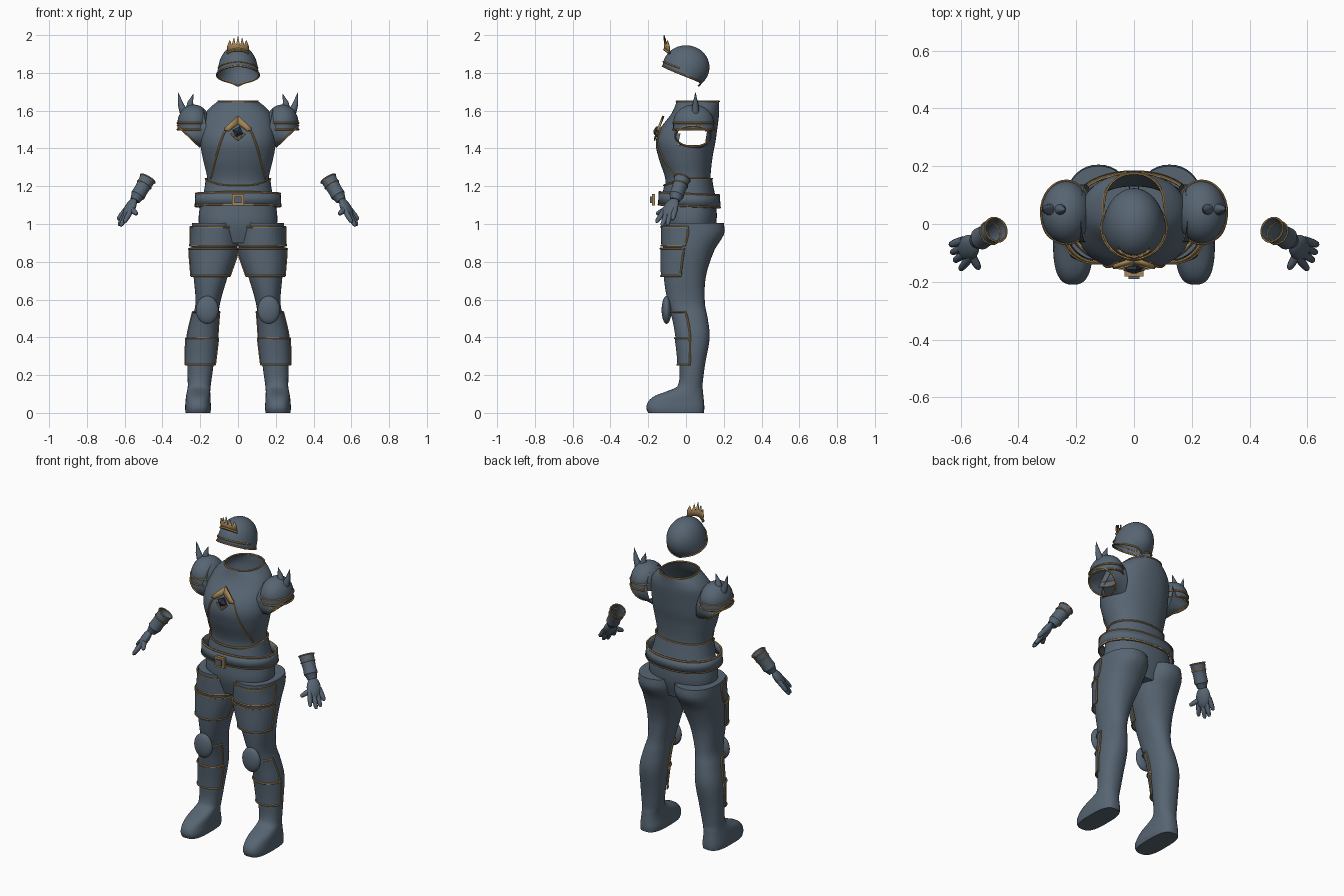
import bpy, bmesh, math
from mathutils import Vector, Matrix

if "Cube" in bpy.data.objects:
    bpy.data.objects.remove(bpy.data.objects["Cube"], do_unlink=True)


def material(name, rgb):
    m = bpy.data.materials.new(name)
    m.use_nodes = True
    m.diffuse_color = (*rgb, 1)
    m.node_tree.nodes["Principled BSDF"].inputs["Base Color"].default_value = (*rgb, 1)
    return m


SLATE = material("slate_steel", (0.095, 0.13, 0.17))
GOLD = material("aged_gold", (0.38, 0.24, 0.09))
DARK = material("dark_gem", (0.03, 0.042, 0.06))
TAU = math.tau
FRONT = -math.pi / 2


def finish(name, bm, mat, mirror=False, solid=0):
    """Turn a bmesh into a smooth object, optionally mirrored or thickened."""
    bmesh.ops.recalc_face_normals(bm, faces=bm.faces)
    me = bpy.data.meshes.new(name)
    bm.to_mesh(me)
    bm.free()
    me.materials.append(mat)
    me.shade_smooth()
    me.set_sharp_from_angle(angle=math.radians(40))
    ob = bpy.data.objects.new(name, me)
    bpy.context.collection.objects.link(ob)
    if solid:
        mod = ob.modifiers.new("thickness", "SOLIDIFY")
        mod.thickness = solid
        mod.offset = 0
    if mirror:
        ob.modifiers.new("mirror", "MIRROR").use_mirror_merge = False
    return ob


def loft(name, rings, mat, closed=True, caps="", loop=False, skip=None, **kw):
    """Bridge rows of points; caps names the closed ends (s = start, e = end)."""
    bm = bmesh.new()
    rows = [[bm.verts.new(p) for p in r] for r in rings]
    for a, b in zip(rows, rows[1:] + rows[:1] if loop else rows[1:]):
        for i in range(len(a) if closed else len(a) - 1):
            j = (i + 1) % len(a)
            quad = (a[i], a[j], b[j], b[i])
            if not (skip and skip(sum((v.co for v in quad), Vector()) / 4)):
                bm.faces.new(quad)
    if "s" in caps:
        bm.faces.new(rows[0])
    if "e" in caps:
        bm.faces.new(rows[-1])
    return finish(name, bm, mat, **kw)


def tube(name, pts, radii, mat=GOLD, loop=False, caps="se", sides=6, **kw):
    """Sweep a circle along a path; radii is one number or one per point."""
    pts = [Vector(p) for p in pts]
    if not isinstance(radii, (list, tuple)):
        radii = [radii] * len(pts)
    last, rings, normal = len(pts) - 1, [], Vector((0.31, 0.2, 0.93))
    for i, p in enumerate(pts):
        before = pts[i - 1] if loop or i else p
        after = pts[(i + 1) % len(pts)] if loop or i < last else p
        t = (after - before).normalized()
        normal = (normal - t * normal.dot(t)).normalized()
        side = t.cross(normal)
        rings.append([p + radii[i] * (normal * math.cos(TAU * k / sides) + side * math.sin(TAU * k / sides))
                      for k in range(sides)])
    return loft(name, rings, mat, loop=loop, caps="" if loop else caps, **kw)


def ellipsoid(name, centre, axes, mat, **kw):
    bm = bmesh.new()
    m = Matrix([Vector(a) for a in axes]).transposed().to_4x4()
    bmesh.ops.create_uvsphere(bm, u_segments=24, v_segments=14, radius=1,
                              matrix=Matrix.Translation(centre) @ m)
    return finish(name, bm, mat, **kw)


def box(name, centre, size, mat):
    bm = bmesh.new()
    bmesh.ops.create_cube(bm, size=1, matrix=Matrix.Translation(centre) @ Matrix.Diagonal((*size, 1)))
    return finish(name, bm, mat)


def span(a, b, n):
    return [a + (b - a) * i / n for i in range(n + 1)]


def sample(tab, z):
    """Smooth interpolation of table rows (z, x_min, x_max, y_front, y_back)."""
    i = max(j for j in range(len(tab) - 1) if j == 0 or tab[j][0] <= z)

    def slope(k, c):
        lo, hi = tab[max(k - 1, 0)], tab[min(k + 1, len(tab) - 1)]
        return (hi[c] - lo[c]) / (hi[0] - lo[0])
    a, b = tab[i], tab[i + 1]
    h = b[0] - a[0]
    t = min(max((z - a[0]) / h, 0), 1)
    s = t * t * (3 - 2 * t)
    return [a[c] + (b[c] - a[c]) * s + h * t * (1 - t) * ((1 - t) * slope(i, c) - t * slope(i + 1, c))
            for c in range(1, 5)]


def skin(tab, z, a, off=0.0, n=2.2):
    """Point on a rounded body section at height z and angle a."""
    x0, x1, y0, y1 = sample(tab, z)
    c, s = math.cos(a), math.sin(a)
    return Vector(((x0 + x1) / 2 + ((x1 - x0) / 2 + off) * math.copysign(abs(c) ** (2 / n), c),
                   (y0 + y1) / 2 + ((y1 - y0) / 2 + off) * math.copysign(abs(s) ** (2 / n), s), z))


def circle(n=48):
    return [TAU * i / n for i in range(n)]


# Cuirass, open at the neck, the waist and the arm holes
TORSO = [(z, -w, w, f, b) for z, w, f, b in (
    (1.16, .17, -.11, .14), (1.24, .163, -.11, .13), (1.35, .187, -.145, .14), (1.43, .2, -.16, .155),
    (1.5, .195, -.14, .165), (1.58, .175, -.08, .175), (1.62, .145, -.06, .175), (1.65, .105, -.05, .175))]


def arm_hole(c):
    return abs(c.x) > .12 and -.035 < c.y < .105 and 1.415 < c.z < 1.52


loft("cuirass", [[skin(TORSO, z, a) for a in circle(64)] for z in span(1.16, 1.65, 40)], SLATE, skip=arm_hole)
tube("neck_trim", [skin(TORSO, 1.65, a) for a in circle()], .005, loop=True)


def chest(x, z, off):
    x0, x1, y0, y1 = sample(TORSO, z)
    q = (1 - abs(x / x1) ** 2.2) ** (1 / 2.2)
    return Vector((x, (y0 + y1) / 2 - (y1 - y0) / 2 * q - off, z))


tube("chest_stripes", [chest(.055 + .09 * u ** .7, 1.51 - .27 * u, .002) for u in span(0, 1, 16)], .005, mirror=True)

# Chest emblem
bow = [(0, 1.572, 1.53), (.05, 1.526, 1.492), (.072, 1.506, 1.495)]
loft("chest_chevron", [[(x, -.12 - (1.57 - z) * .4, z) for z in (hi, lo)] for x, hi, lo in bow],
     GOLD, closed=False, solid=.012, mirror=True)
tube("chest_gem", [(0, y, 1.488) for y in (-.145, -.158, -.172)], [.03, .03, .008], DARK, sides=4)
tube("gem_setting", [chest(x, 1.445 + abs(x) * .9, .007) for x in span(-.036, .036, 8)], .005)

# Waistband and belt
loft("waistband", [[skin(TORSO, 1.155 + (.085 + .035 * min(0, math.sin(a))) * t, a, .014 - .006 * t)
                    for a in circle()] for t in (0, .5, 1)], SLATE)
tube("waistband_trim", [skin(TORSO, 1.24 + .035 * min(0, math.sin(a)), a, .009) for a in circle()], .005, loop=True)
BELT = [(1.09, -.226, .226, -.145, .18), (1.16, -.222, .222, -.14, .175)]


def belt_point(z, a):
    return skin(BELT, z, a) - Vector((0, 0, .008 * math.sin(a)))


loft("belt", [[belt_point(z, a) for a in circle()] for z in (1.095, 1.16)], SLATE, solid=.008)
for label, z in (("lower", 1.095), ("upper", 1.16)):
    tube(label + "_belt_trim", [belt_point(z, a) for a in circle()], .006, loop=True)
box("buckle", (0, -.172, 1.128), (.066, .018, .062), GOLD)
box("buckle_centre", (0, -.183, 1.128), (.038, .014, .036), SLATE)

# Hips
HIPS = [(.9, -.17, .17, -.09, .13), (1.0, -.207, .207, -.115, .16),
        (1.1, -.2, .2, -.11, .16), (1.17, -.178, .178, -.108, .145)]
loft("hips", [[skin(HIPS, z, a) for a in circle()] for z in span(.9, 1.17, 12)], SLATE, caps="s")

# Legs with boots
LEG = [(0, .147, .277, -.2, .094), (.025, .142, .28, -.21, .097), (.06, .145, .278, -.2, .095),
       (.09, .146, .275, -.165, .092), (.115, .147, .27, -.1, .09), (.14, .145, .266, -.046, .087),
       (.25, .13, .268, -.035, .1), (.4, .112, .264, -.05, .125), (.5, .105, .243, -.068, .115),
       (.58, .095, .225, -.095, .1), (.72, .055, .235, -.118, .105), (.86, .008, .246, -.122, .15),
       (.95, 0, .246, -.125, .203), (1.005, 0, .244, -.125, .2)]


def leg_point(z, a, off=0.0):
    return skin(LEG, z, a, off, 2.2 + .7 * max(0, 1 - z / .14))


heights = span(0, .14, 14) + span(.16, 1.005, 42)
loft("legs_and_boots", [[leg_point(z, a) for a in circle(40)] for z in heights], SLATE, caps="se", mirror=True)

# Leg plates wrap the front of each leg and carry a gold border
for label, low, high, off in (("hip", .885, .985, .008), ("thigh", .725, .87, .014),
                              ("upper_shin", .375, .535, .006), ("lower_shin", .255, .395, .011)):
    zs, angles = span(low, high, 6), span(math.radians(-8), math.radians(-165), 24)
    loft(label + "_plates", [[leg_point(z, a, off) for a in angles] for z in zs], SLATE, closed=False, mirror=True)
    border = [(low, a) for a in angles] + [(z, angles[-1]) for z in zs[1:-1]]
    border += [(high, a) for a in reversed(angles)] + [(z, angles[0]) for z in reversed(zs[1:-1])]
    tube(label + "_plate_trim", [leg_point(z, a, off) for z, a in border], .005, loop=True, mirror=True)
ellipsoid("knee_pads", (.163, -.103, .545), ((.06, 0, 0), (0, .026, 0), (0, 0, .074)), SLATE, mirror=True)

# Sleeves
sleeve = []
for t in span(0, 1, 8):
    mid = Vector((.165, .037, 1.5)).lerp(Vector((.262, .037, 1.465)), t)
    up = Vector((.02, 0, .115)).lerp(Vector((.058, 0, .055)), t)
    sleeve.append([mid + up * math.sin(a) + Vector((0, .1 - .006 * t, 0)) * math.cos(a) for a in circle(32)])
loft("sleeves", sleeve, SLATE, mirror=True)
tube("sleeve_trim", sleeve[-1], .005, loop=True, mirror=True)

# Shoulder guards with spikes


def guard_ring(z, r):
    return [Vector((.234 + .086 * r * math.cos(a), .04 + .108 * r * math.sin(a), z)) for a in circle(32)]


dome = [guard_ring(1.535 + .097 * math.cos(t), math.sin(t)) for t in span(.05, math.pi / 2, 10)]
loft("shoulder_guards", dome + [guard_ring(1.5, 1)], SLATE, caps="s", mirror=True)
for label, z in (("upper", 1.535), ("lower", 1.5)):
    tube(label + "_shoulder_trim", guard_ring(z, 1.01), .005, loop=True, mirror=True)
for label, root, tip in (("inner", (.255, .05, 1.6), (.237, .05, 1.688)), ("outer", (.28, .05, 1.575), (.317, .05, 1.697))):
    bend = Vector(root).lerp(Vector(tip), .5) + Vector((.006, 0, 0))
    tube(label + "_shoulder_spikes", [root, bend, tip], [.025, .015, .001], SLATE, sides=10, mirror=True)

# Helmet: an open dome whose rim falls from brow to nape


def helmet_point(t, a, grow=0.0):
    s, c = math.sin(a), math.cos(a)
    rim = 1.783 + .008 * s * s - .045 * s - .014 * max(0, s) ** 16
    th = t * math.acos((rim - 1.83) / .116)
    wide = .1 * math.sin(th) + .02 * abs(c) * t ** 6 + grow
    return Vector((wide * c, (.124 * math.sin(th) + grow) * s, 1.83 + .116 * math.cos(th)))


loft("helmet", [[helmet_point(t, a) for a in circle()] for t in span(.02, 1, 20)], SLATE, caps="s")
tube("helmet_rim", [helmet_point(1, a) for a in circle(64)], .005, loop=True)
tube("brow_trim", [helmet_point(.86, a, .002) for a in span(FRONT - 1.3, FRONT + 1.3, 24)], .004)

# Crest of five points on the brow
crest = []
for i in range(11):
    x = (i - 5) * .011
    top = 1.998 - abs(x) * .6 if i % 2 else 1.942
    crest.append([(x, -.113 + 8 * x * x - .04 * (top - 1.94), top),
                  (x, -.113 + 8 * x * x, 1.94), (x, -.109 + 8 * x * x, 1.915 - 5 * x * x)])
loft("crest", crest, GOLD, closed=False, solid=.007)
tube("crest_band", [(x, -.114 + 8 * x * x, 1.925 - 6 * x * x) for x in span(-.056, .056, 12)], .007)

# Gauntlets
cuff_top, wrist = Vector((.478, -.02, 1.24)), Vector((.54, -.056, 1.135))
tube("gauntlet_cuffs", [cuff_top.lerp(wrist, t) for t in (0, .3, .6, .85, .9, 1.1)],
     [.043, .039, .037, .039, .034, .026], SLATE, caps="e", sides=24, mirror=True)
along = (wrist - cuff_top).normalized()
side = along.cross(Vector((0, 1, 0))).normalized()
for label, t, r in (("top", 0, .043), ("strap", .3, .04)):
    mid = cuff_top.lerp(wrist, t)
    tube(label + "_cuff_trim", [mid + r * (side * math.cos(a) + along.cross(side) * math.sin(a)) for a in circle(24)],
         .004, loop=True, mirror=True)
across = Vector((.045, .085, 0)).normalized()
down = Vector((.045, -.04, -.09)).normalized()
ellipsoid("palms", (.572, -.082, 1.085), (across * .042, across.cross(down) * .024, down * .062), SLATE, mirror=True)
tips = {"index": (.602, -.158, 1.008), "middle": (.622, -.128, .988), "ring": (.632, -.1, .992),
        "little": (.637, -.072, 1.022), "thumb": (.535, -.156, 1.052)}
for i, (label, tip) in enumerate(tips.items()):
    root = Vector((.575, -.085, 1.08)) + across * (.02 * i - .028 if i < 4 else -.02)
    tip = Vector(tip)
    tube(label + "_fingers", [root, root.lerp(tip, .6), root.lerp(tip, .9), tip], [.015, .014, .011, .005],
         SLATE, sides=10, mirror=True)
